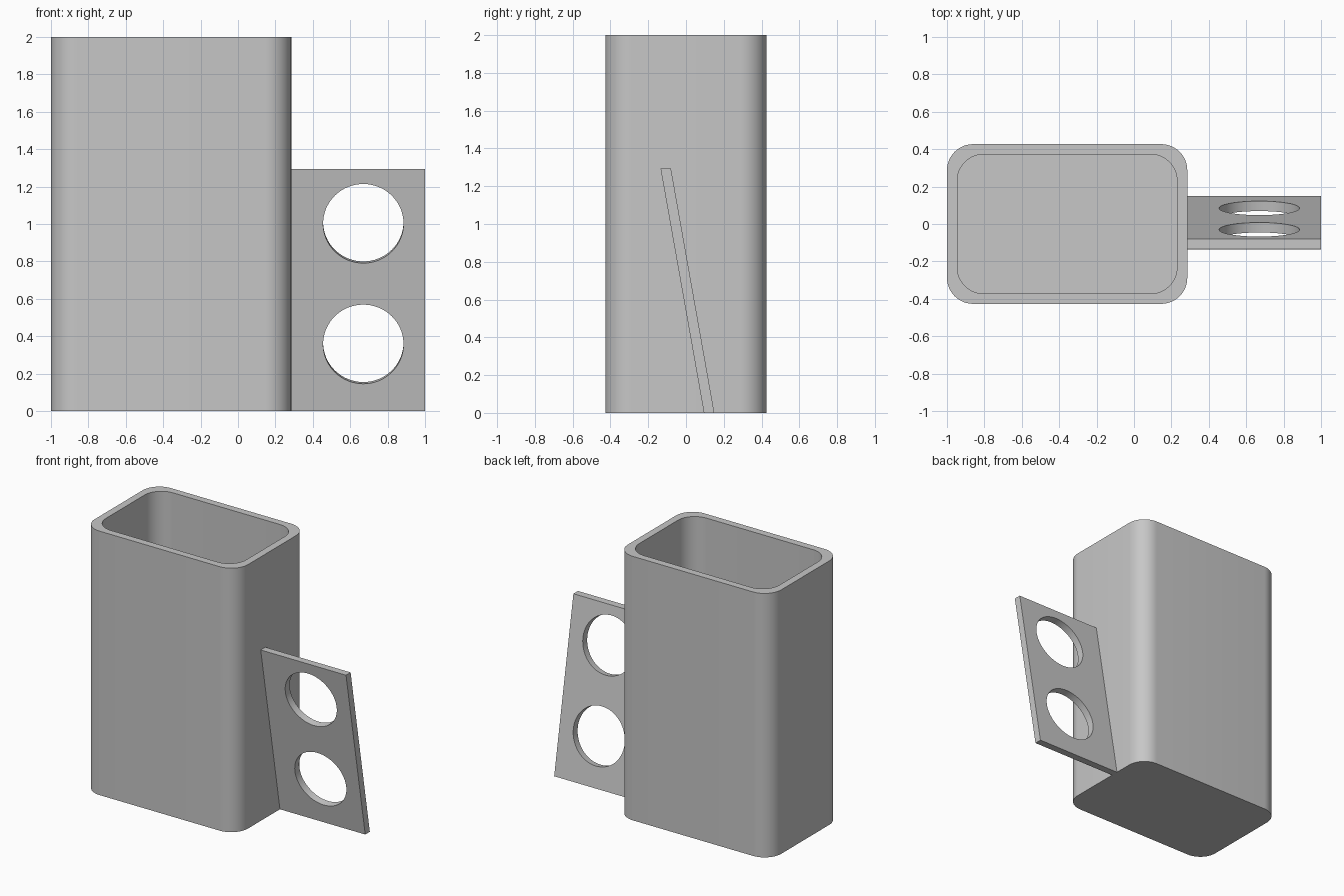
import bpy, bmesh, math

cube = bpy.data.objects.get("Cube")
if cube:
    bpy.data.objects.remove(cube, do_unlink=True)

WALL = 0.055
X0, X1, HALF_Y, HEIGHT = -1.0, 0.285, 0.427, 2.0
CORNER = 0.14

grey = bpy.data.materials.new("light_grey")
grey.use_nodes = True
colour = (0.57, 0.57, 0.57, 1)
grey.diffuse_color = colour
grey.node_tree.nodes["Principled BSDF"].inputs["Base Color"].default_value = colour


def finish(name, bm):
    bmesh.ops.recalc_face_normals(bm, faces=bm.faces)
    mesh = bpy.data.meshes.new(name)
    bm.to_mesh(mesh)
    bm.free()
    mesh.materials.append(grey)
    obj = bpy.data.objects.new(name, mesh)
    bpy.context.collection.objects.link(obj)
    return obj


def activate(obj):
    bpy.ops.object.select_all(action='DESELECT')
    obj.select_set(True)
    bpy.context.view_layer.objects.active = obj


def rounded_ring(bm, inset, z, steps=12):
    """Ring of vertices around a rounded rectangle."""
    cx, hx, hy = (X0 + X1) / 2, (X1 - X0) / 2 - inset, HALF_Y - inset
    ring = []
    for quarter, (sx, sy) in enumerate([(1, 1), (-1, 1), (-1, -1), (1, -1)]):
        for i in range(steps + 1):
            a = math.pi / 2 * (quarter + i / steps)
            ring.append(bm.verts.new((cx + sx * (hx - CORNER) + CORNER * math.cos(a),
                                      sy * (hy - CORNER) + CORNER * math.sin(a), z)))
    return ring


# Hollow container: outside wall, rim, inside wall and floor
bm = bmesh.new()
rings = [rounded_ring(bm, inset, z) for inset, z in
         [(0, 0), (0, HEIGHT), (WALL, HEIGHT), (WALL, WALL)]]
for low, high in zip(rings, rings[1:]):
    for i in range(len(low)):
        j = (i + 1) % len(low)
        bm.faces.new((low[i], low[j], high[j], high[i]))
bm.faces.new(rings[0])
bm.faces.new(rings[-1])
container = finish("container", bm)
activate(container)
bpy.ops.object.shade_smooth_by_angle(angle=math.radians(30))

# Leaning side plate: slanted profile extruded along x
bm = bmesh.new()
profile = [(0.095, 0), (0.15, 0), (-0.08, 1.295), (-0.135, 1.295)]
face = bm.faces.new([bm.verts.new((X1, y, z)) for y, z in profile])
extruded = bmesh.ops.extrude_face_region(bm, geom=[face])["geom"]
bmesh.ops.translate(bm, vec=(1 - X1, 0, 0),
                    verts=[v for v in extruded if isinstance(v, bmesh.types.BMVert)])
plate = finish("side_plate", bm)

# Two round holes, square to the plate
slope = 0.23 / 1.295
for z in (0.362, 1.007):
    bpy.ops.mesh.primitive_cylinder_add(
        vertices=64, radius=0.215, depth=0.3,
        location=(0.67, 0.1225 - slope * z, z),
        rotation=(math.atan(slope) - math.pi / 2, 0, 0))
    cutter = bpy.context.object
    cutter.name = "hole_cutter"
    cutter.hide_render = True
    cutter.data.materials.append(grey)
    activate(plate)
    cut = plate.modifiers.new("hole", 'BOOLEAN')
    cut.operation = 'DIFFERENCE'
    cut.solver = 'EXACT'
    cut.object = cutter
    bpy.ops.object.modifier_apply(modifier=cut.name)
    bpy.data.objects.remove(cutter, do_unlink=True)
activate(plate)
bpy.ops.object.shade_smooth_by_angle(angle=math.radians(30))
